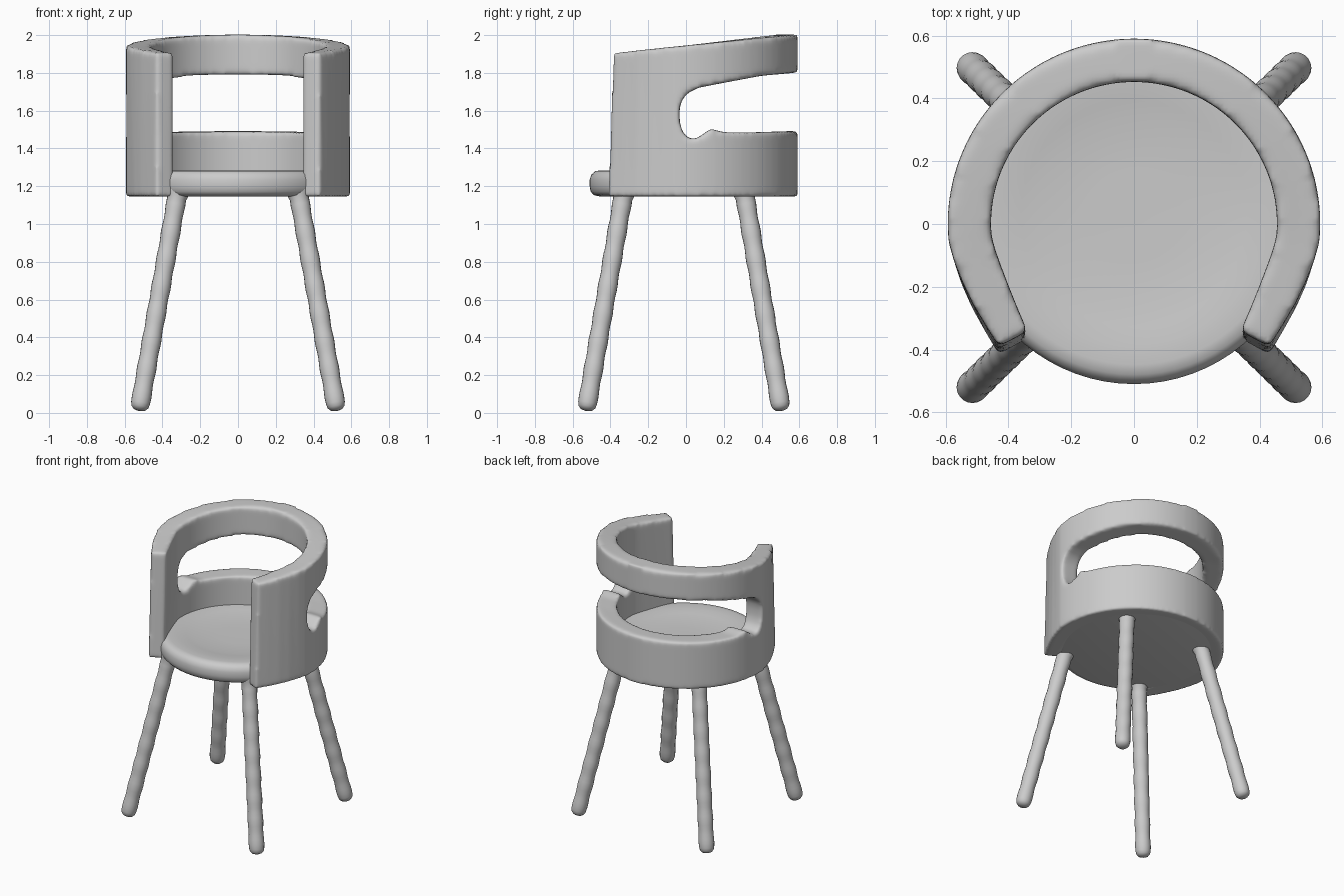
import bpy, bmesh, math
from mathutils import Vector

if "Cube" in bpy.data.objects:
    bpy.data.objects.remove(bpy.data.objects["Cube"])


def make_object(name, bm):
    bmesh.ops.recalc_face_normals(bm, faces=bm.faces[:])
    mesh = bpy.data.meshes.new(name)
    bm.to_mesh(mesh)
    bm.free()
    obj = bpy.data.objects.new(name, mesh)
    bpy.context.collection.objects.link(obj)
    return obj


def shade(obj, angle=50):
    bpy.ops.object.select_all(action='DESELECT')
    obj.select_set(True)
    bpy.context.view_layer.objects.active = obj
    bpy.ops.object.shade_smooth_by_angle(angle=math.radians(angle))


def lathe(name, profile, sides, origin, axis=Vector((0, 0, 1))):
    """Revolve (radius, height) pairs around an axis; the ends are capped."""
    bm = bmesh.new()
    turn = Vector((0, 0, 1)).rotation_difference(axis)
    rings = []
    for r, h in profile:
        rings.append([bm.verts.new(origin + turn @ Vector((
            r * math.cos(2 * math.pi * i / sides),
            r * math.sin(2 * math.pi * i / sides), h))) for i in range(sides)])
    for a, b in zip(rings, rings[1:]):
        for i in range(sides):
            j = (i + 1) % sides
            bm.faces.new((a[i], a[j], b[j], b[i]))
    bm.faces.new(rings[0])
    bm.faces.new(rings[-1])
    obj = make_object(name, bm)
    shade(obj)
    return obj


# Seat: round slab with a soft lip and a shallow dish
lathe("seat", [(0.02, 1.146), (0.49, 1.146), (0.52, 1.153), (0.537, 1.172),
               (0.542, 1.20), (0.542, 1.235), (0.533, 1.262), (0.512, 1.28),
               (0.48, 1.284), (0.42, 1.28), (0.36, 1.274), (0.31, 1.266),
               (0.15, 1.262), (0.02, 1.262)],
      72, Vector((0, 0.032, 0)))

# Curved shell: plan path of (x, y, half thickness), arms bending inwards
half = [(0.385, -0.365, 0.052), (0.422, -0.295, 0.058), (0.457, -0.225, 0.064),
        (0.487, -0.155, 0.067), (0.508, -0.10, 0.068)]
arc = [(0.525 * math.cos(math.radians(a)), 0.522 * math.sin(math.radians(a)), 0.069)
       for a in range(-5, 186, 5)]
path = half + arc + [(-x, y, t) for x, y, t in reversed(half)]

bm = bmesh.new()
sections = []
for i, (x, y, t) in enumerate(path):
    before, after = path[max(i - 1, 0)], path[min(i + 1, len(path) - 1)]
    tangent = Vector((after[0] - before[0], after[1] - before[1])).normalized()
    out = Vector((tangent.y, -tangent.x)) * t
    low = 1.07 if y < -0.12 else 1.0
    top = 1.945 + 0.11 * y
    sections.append([bm.verts.new(p) for p in (
        (x + out.x, (y + out.y) * low, 1.146), (x - out.x, (y - out.y) * low, 1.146),
        (x - out.x, y - out.y, top), (x + out.x, y + out.y, top))])
for a, b in zip(sections, sections[1:]):
    for k in range(4):
        m = (k + 1) % 4
        bm.faces.new((a[k], a[m], b[m], b[k]))
bm.faces.new(sections[0])
bm.faces.new(sections[-1])
shell = make_object("backrest_shell", bm)

# Window cutter: side profile (y, z) pushed through the whole width
profile = [(0.8, 1.50), (0.35, 1.485), (0.20, 1.485), (0.13, 1.505), (0.09, 1.475),
           (0.05, 1.45), (0.01, 1.455), (-0.02, 1.49), (-0.033, 1.54),
           (-0.035, 1.60), (-0.025, 1.65), (0.005, 1.69), (0.06, 1.72),
           (0.16, 1.74), (0.40, 1.785), (0.8, 1.82)]
bm = bmesh.new()
ends = [[bm.verts.new((x, y, z)) for y, z in profile] for x in (-0.8, 0.8)]
for i in range(len(profile)):
    j = (i + 1) % len(profile)
    bm.faces.new((ends[0][i], ends[0][j], ends[1][j], ends[1][i]))
bm.faces.new(ends[0])
bm.faces.new(ends[1])
cutter = make_object("window_cutter", bm)
cutter.hide_render = True
cutter.display_type = 'WIRE'

cut = shell.modifiers.new("window", 'BOOLEAN')
cut.operation = 'DIFFERENCE'
cut.solver = 'EXACT'
cut.object = cutter
# Remesh and relax to round over every edge
remesh = shell.modifiers.new("remesh", 'REMESH')
remesh.mode = 'VOXEL'
remesh.voxel_size = 0.014
remesh.use_smooth_shade = True
relax = shell.modifiers.new("round_edges", 'SMOOTH')
relax.factor = 0.5
relax.iterations = 9

# Legs: splayed, slightly knobbly rods with rounded feet
for side, sx in (("right", 1), ("left", -1)):
    for end, foot_y, top_y in (("front", -0.528, -0.325), ("back", 0.505, 0.305)):
        foot = Vector((sx * 0.523, foot_y, 0.012))
        axis = Vector((sx * 0.315, top_y, 1.19)) - foot
        length = axis.length
        rod = [(0.012, 0), (0.032, 0.006), (0.045, 0.02), (0.05, 0.04)]
        for i in range(1, 37):
            h = 0.04 + (length - 0.10) * i / 36
            rod.append((0.05 + 0.002 * math.sin(i * 1.3), h))
        rod += [(0.057, length - 0.04), (0.064, length)]
        lathe(f"{end}_leg_{side}", rod, 20, foot, axis)
